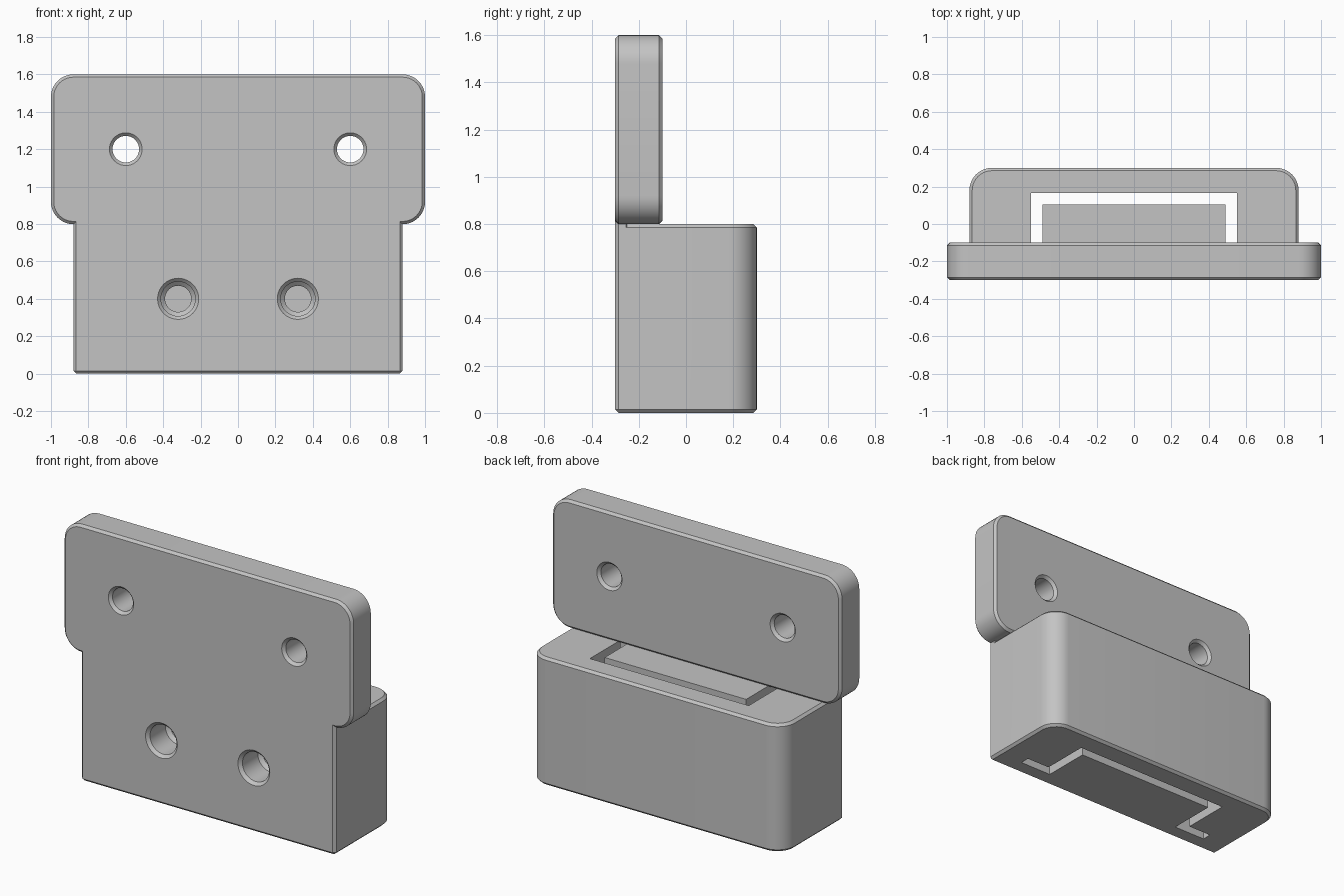
import bpy, bmesh, math

cube = bpy.data.objects.get("Cube")
if cube:
    bpy.data.objects.remove(cube, do_unlink=True)

grey = bpy.data.materials.new("light grey plastic")
grey.use_nodes = True
colour = (0.55, 0.55, 0.55, 1)
grey.diffuse_color = colour
grey.node_tree.nodes["Principled BSDF"].inputs["Base Color"].default_value = colour


def loft(name, rings):
    """Solid through rings of equal point count, capped at both ends."""
    bm = bmesh.new()
    loops = [[bm.verts.new(p) for p in ring] for ring in rings]
    n = len(loops[0])
    for a, b in zip(loops, loops[1:]):
        for i in range(n):
            j = (i + 1) % n
            bm.faces.new((a[i], a[j], b[j], b[i]))
    bm.faces.new(loops[0])
    bm.faces.new(loops[-1])
    bmesh.ops.recalc_face_normals(bm, faces=bm.faces)
    mesh = bpy.data.meshes.new(name)
    bm.to_mesh(mesh)
    bm.free()
    mesh.materials.append(grey)
    obj = bpy.data.objects.new(name, mesh)
    bpy.context.collection.objects.link(obj)
    return obj


def rounded(u, v0, v1, low, high, inset):
    """Rectangle mirrored in u; (radius, segments) for low and high corners."""
    u, v0, v1 = u - inset, v0 + inset, v1 - inset
    points = []
    corners = ((1, v0, -1, 270, low), (1, v1, 1, 0, high),
               (-1, v1, 1, 90, high), (-1, v0, -1, 180, low))
    for su, v, sv, start, (radius, segs) in corners:
        r = max(radius - inset, 0.003)
        for k in range(segs + 1):
            a = math.radians(start + 90 * k / segs)
            points.append((su * (u - r) + r * math.cos(a),
                           v - sv * r + r * math.sin(a)))
    return points


def slab(name, axis, span, rect, low, high, chamfer):
    """Rounded rectangle extruded along y or z with chamfered rims."""
    a, b = span
    rings = []
    for d, inset in ((a, chamfer), (a + chamfer, 0), (b - chamfer, 0), (b, chamfer)):
        pts = rounded(*rect, low, high, inset)
        rings.append([(p, d, q) if axis == "y" else (p, q, d) for p, q in pts])
    return loft(name, rings)


def turned_cutter(name, x, z, profile):
    """Round cutter along y from (y, radius) pairs."""
    angles = [math.tau * k / 40 for k in range(40)]
    return loft(name, [[(x + r * math.cos(a), y, z + r * math.sin(a)) for a in angles]
                       for y, r in profile])


def combine(target, tool, operation):
    tool.hide_render = True
    mod = target.modifiers.new("join", "BOOLEAN")
    mod.operation = operation
    mod.solver = "EXACT"
    mod.object = tool
    bpy.context.view_layer.objects.active = target
    bpy.ops.object.modifier_apply(modifier=mod.name)
    bpy.data.objects.remove(tool, do_unlink=True)


# Lower block with round rear corners
chamfer = 0.015
body = slab("mounting_bracket", "z", (0, 0.8), (0.88, -0.3, 0.3),
            (chamfer, 1), (0.12, 10), chamfer)

# Slot through the block: a channel with outward feet at the front
half = [(0.49, 0.105), (0.49, -0.2), (0.71, -0.2), (0.71, -0.14),
        (0.55, -0.14), (0.55, 0.165)]
outline = half + [(-x, y) for x, y in reversed(half)]
slot = loft("slot_cutter", [[(x, y, z) for x, y in outline] for z in (-0.1, 0.9)])
combine(body, slot, "DIFFERENCE")

# Front strip joining the block to the plate, then the plate itself
strip = slab("front_strip", "z", (0.6, 1.0), (0.88, -0.3, -0.25),
             (chamfer, 1), (0.004, 1), 0.001)
combine(body, strip, "UNION")
plate = slab("upper_plate", "y", (-0.3, -0.1), (1.0, 0.799, 1.6),
             (0.12, 10), (0.12, 10), chamfer)
combine(body, plate, "UNION")

# Plate holes chamfered on both faces, stepped screw holes in the block
for side in (-1, 1):
    hole = turned_cutter("plate_hole_cutter", side * 0.6, 1.2,
                         [(-0.32, 0.107), (-0.283, 0.071), (-0.117, 0.071), (-0.08, 0.107)])
    combine(body, hole, "DIFFERENCE")
    screw = turned_cutter("screw_hole_cutter", side * 0.32, 0.4,
                          [(-0.32, 0.13), (-0.282, 0.092), (-0.13, 0.092),
                           (-0.11, 0.07), (0.135, 0.07)])
    combine(body, screw, "DIFFERENCE")

# Smooth the rounds, keep the edges crisp
bpy.ops.object.select_all(action="DESELECT")
body.select_set(True)
bpy.context.view_layer.objects.active = body
bpy.ops.object.shade_smooth_by_angle(angle=math.radians(25))
